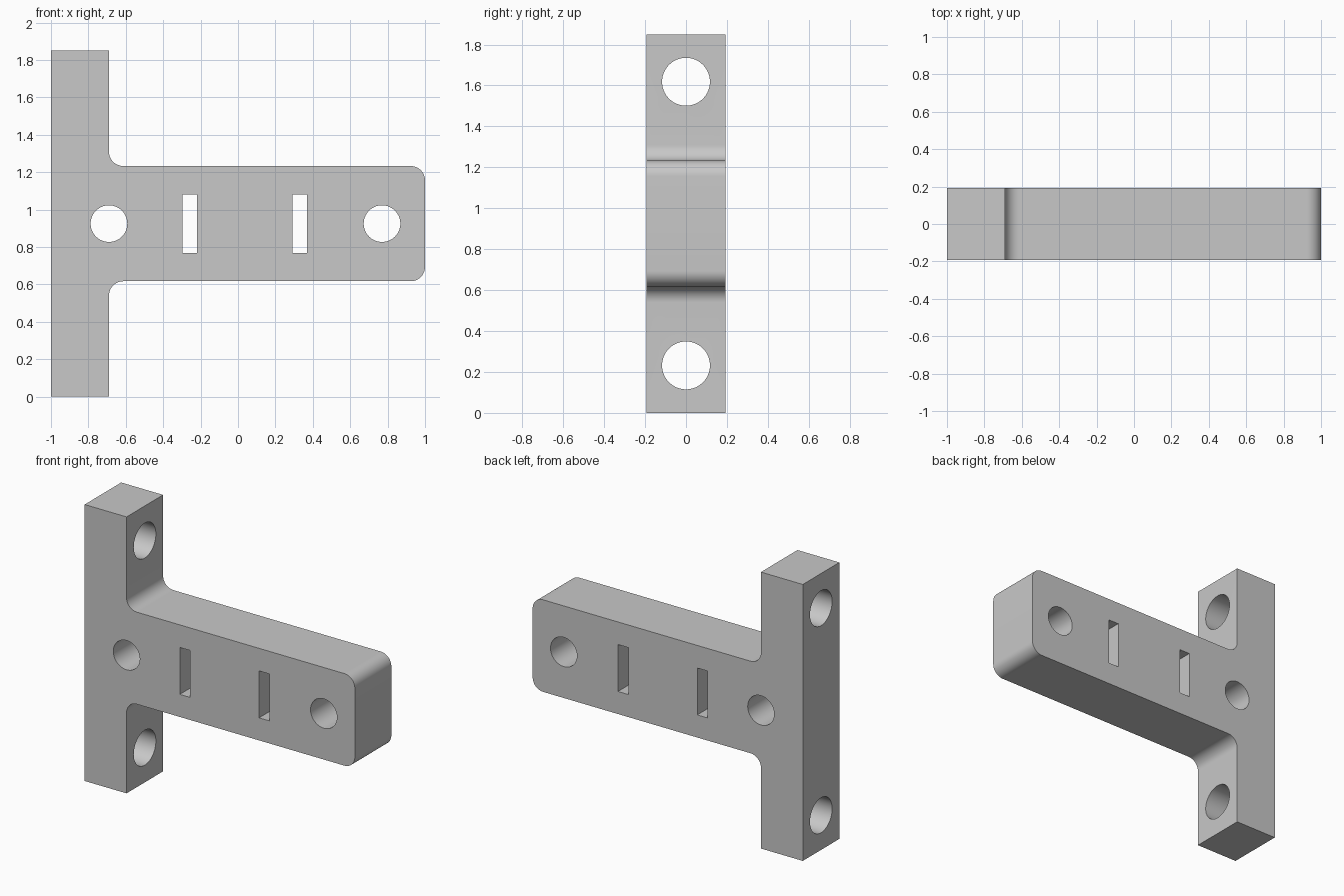
import bpy
import bmesh
from math import pi, radians

if "Cube" in bpy.data.objects:
    bpy.data.objects.remove(bpy.data.objects["Cube"])

HALF_DEPTH = 0.193
HEIGHT = 1.85
MID = HEIGHT / 2
FLANGE_X = -0.69
ARM_HALF = 0.308
RADIUS = 0.077

grey = bpy.data.materials.new("light grey")
grey.use_nodes = True
colour = (0.58, 0.58, 0.58, 1)
grey.diffuse_color = colour
grey.node_tree.nodes["Principled BSDF"].inputs["Base Color"].default_value = colour

# T-shaped body: mirrored profile extruded through the depth
upper = [(1, MID + ARM_HALF), (FLANGE_X, MID + ARM_HALF), (FLANGE_X, HEIGHT), (-1, HEIGHT)]
profile = upper + [(x, HEIGHT - z) for x, z in reversed(upper)]
bm = bmesh.new()
face = bm.faces.new([bm.verts.new((x, -HALF_DEPTH, z)) for x, z in profile])
extruded = bmesh.ops.extrude_face_region(bm, geom=[face])["geom"]
bmesh.ops.translate(bm, vec=(0, 2 * HALF_DEPTH, 0),
                    verts=[v for v in extruded if isinstance(v, bmesh.types.BMVert)])

# Round the arm's end corners and the fillets where it meets the flange
corners = [e for e in bm.edges
           if abs(e.verts[0].co.y - e.verts[1].co.y) > 0.1
           and abs(abs(e.verts[0].co.z - MID) - ARM_HALF) < 0.01]
bmesh.ops.bevel(bm, geom=corners, offset=RADIUS, segments=12, profile=0.5, affect='EDGES')
bmesh.ops.recalc_face_normals(bm, faces=bm.faces)
mesh = bpy.data.meshes.new("t_bracket")
bm.to_mesh(mesh)
bm.free()
mesh.materials.append(grey)
body = bpy.data.objects.new("t_bracket", mesh)
bpy.context.collection.objects.link(body)


def cut(cutter):
    """Subtract the cutter from the body, then discard it."""
    cutter.hide_render = True
    cutter.data.materials.append(grey)
    bpy.ops.object.select_all(action='DESELECT')
    bpy.context.view_layer.objects.active = body
    body.select_set(True)
    mod = body.modifiers.new("cut", 'BOOLEAN')
    mod.operation = 'DIFFERENCE'
    mod.solver = 'EXACT'
    mod.object = cutter
    bpy.ops.object.modifier_apply(modifier=mod.name)
    bpy.data.objects.remove(cutter)


def drill(location, radius, rotation):
    bpy.ops.mesh.primitive_cylinder_add(vertices=64, radius=radius, depth=1,
                                        location=location, rotation=rotation)
    cut(bpy.context.object)


# Round holes through the arm, front to back
for x in (-0.69, 0.77):
    drill((x, 0, MID), 0.098, (pi / 2, 0, 0))

# Mounting holes through the flange, side to side
for side in (-1, 1):
    drill((-0.85, 0, MID + side * 0.693), 0.117, (0, pi / 2, 0))

# Narrow slots through the arm
for x in (-0.257, 0.33):
    bpy.ops.mesh.primitive_cube_add(size=1, location=(x, 0, MID))
    slot = bpy.context.object
    slot.scale = (0.077, 1, 0.314)
    cut(slot)

# Smooth the rounded surfaces, keep hard edges
bpy.ops.object.select_all(action='DESELECT')
body.select_set(True)
bpy.context.view_layer.objects.active = body
bpy.ops.object.shade_smooth_by_angle(angle=radians(30))
